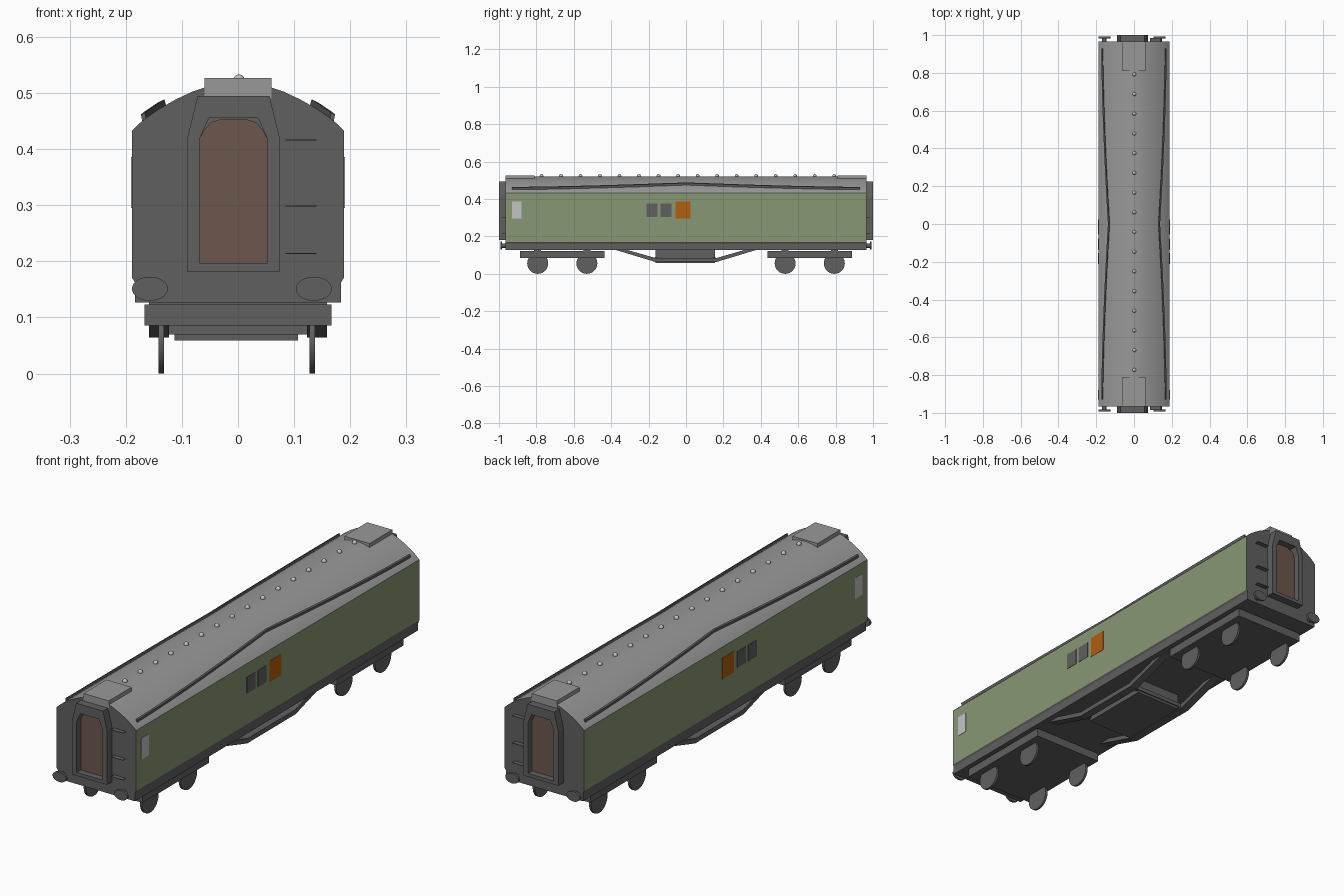
import bpy, bmesh, math
from mathutils import Vector

if "Cube" in bpy.data.objects:
    bpy.data.objects.remove(bpy.data.objects["Cube"])


def mat(name, r, g, b):
    m = bpy.data.materials.new(name)
    lin = [(c / 255 / 12.92) if c < 11 else ((c / 255 + 0.055) / 1.055) ** 2.4 for c in (r, g, b)]
    m.diffuse_color = (*lin, 1)
    m.use_nodes = True
    m.node_tree.nodes["Principled BSDF"].inputs["Base Color"].default_value = m.diffuse_color
    return m


GREEN = mat("green paint", 136, 151, 117)
FRAME = mat("dark grey", 96, 96, 96)
ROOF = mat("roof grey", 153, 153, 153)
VENT = mat("light grey", 196, 196, 196)
DOOR = mat("brown door", 108, 87, 77)
ORANGE = mat("orange panel", 178, 95, 14)


def finish(name, bm, mats, smooth=None):
    bmesh.ops.recalc_face_normals(bm, faces=bm.faces)
    me = bpy.data.meshes.new(name)
    bm.to_mesh(me)
    bm.free()
    for m in mats:
        me.materials.append(m)
    ob = bpy.data.objects.new(name, me)
    bpy.context.collection.objects.link(ob)
    if smooth:
        bpy.ops.object.select_all(action='DESELECT')
        ob.select_set(True)
        bpy.context.view_layer.objects.active = ob
        bpy.ops.object.shade_smooth_by_angle(angle=math.radians(smooth))
    return ob


def prism(name, pts, axis, lo, hi, m, smooth=None):
    """Extrude a 2D outline along x (points are y,z) or y (points are x,z)."""
    bm = bmesh.new()

    def ring(d):
        return [bm.verts.new((d, a, b) if axis == 'x' else (a, d, b)) for a, b in pts]
    r0, r1 = ring(lo), ring(hi)
    bm.faces.new(r0)
    bm.faces.new(r1)
    n = len(pts)
    for i in range(n):
        bm.faces.new((r0[i], r0[(i + 1) % n], r1[(i + 1) % n], r1[i]))
    return finish(name, bm, [m], smooth)


def box(name, x0, x1, y0, y1, z0, z1, m):
    return prism(name, [(x0, z0), (x1, z0), (x1, z1), (x0, z1)], 'y', y0, y1, m)


def oval(cx, cz, rx, rz, n=28):
    return [(cx + rx * math.cos(2 * math.pi * i / n), cz + rz * math.sin(2 * math.pi * i / n)) for i in range(n)]


# Roof height as a function of x
ARC = [(0.189, 0.433), (0.178, 0.444), (0.162, 0.457), (0.14, 0.472), (0.11, 0.489),
       (0.08, 0.503), (0.05, 0.513), (0.025, 0.519), (0, 0.521)]


def roof_z(x):
    for (a, za), (b, zb) in zip(ARC, ARC[1:]):
        if b <= x <= a:
            return zb + (za - zb) * (x - b) / (a - b)
    return ARC[0][1]


# Body shell: sides green, roof grey, ends and sole bar dark
half = [(0.184, 0.127), (0.184, 0.163), (0.189, 0.171)] + ARC
outline = half + [(-x, z) for x, z in reversed(half[:-1])]
body = prism("carriage_body", outline, 'y', -0.965, 0.965, FRAME, 25)
body.data.materials.append(GREEN)
body.data.materials.append(ROOF)
for p in body.data.polygons:
    if abs(p.normal.y) < 0.5:
        p.material_index = 2 if p.center.z > 0.433 else 1 if p.center.z > 0.171 else 0

# Side panels, both sides: luggage plate, two small windows, orange panel
PANELS = [("white_plate", -0.93, -0.88, 0.295, 0.386, VENT),
          ("small_window_a", -0.212, -0.153, 0.305, 0.375, FRAME),
          ("small_window_b", -0.137, -0.078, 0.305, 0.375, FRAME),
          ("orange_panel", -0.056, 0.024, 0.295, 0.386, ORANGE)]
for s in (-1, 1):
    side = "right" if s > 0 else "left"
    for name, y0, y1, z0, z1, m in PANELS:
        xs = sorted((s * 0.188, s * 0.1905))
        box(f"{name}_{side}", xs[0], xs[1], y0, y1, z0, z1, m)

    # Curved rain strip standing on the roof
    bm = bmesh.new()
    prev = None
    N = 24
    for i in range(N + 1):
        y = -0.93 + 1.86 * i / N
        t = abs(y) / 0.93
        x = 0.132 + 0.035 * (1 - (1 - t) ** 1.6)
        z = roof_z(x)
        ring = [bm.verts.new((s * (x + dx), y, z + dz))
                for dx, dz in ((-0.005, -0.004), (0.003, -0.006), (0.006, 0.009), (-0.001, 0.012))]
        if prev:
            for k in range(4):
                bm.faces.new((prev[k], prev[(k + 1) % 4], ring[(k + 1) % 4], ring[k]))
        else:
            bm.faces.new(ring)
        prev = ring
    bm.faces.new(prev)
    finish(f"rain_strip_{side}", bm, [FRAME])

    # Truss bar under the frame
    prism(f"truss_{side}", [(-0.377, 0.128), (-0.165, 0.064), (0.165, 0.064), (0.377, 0.128),
                            (0.315, 0.128), (0.16, 0.084), (-0.16, 0.084), (-0.315, 0.128)],
          'x', min(s * 0.123, s * 0.159), max(s * 0.123, s * 0.159), FRAME)

# Roof vents
for i in range(16):
    bm = bmesh.new()
    bmesh.ops.create_uvsphere(bm, u_segments=12, v_segments=8, radius=0.01)
    bmesh.ops.translate(bm, verts=bm.verts, vec=Vector((0.002, 0.792 - 0.1043 * i, 0.523)))
    finish(f"roof_vent_{i + 1}", bm, [VENT], 60)

# Equipment box and cross beams between the trusses
box("equipment_box", -0.113, 0.107, -0.163, 0.155, 0.059, 0.128, FRAME)
for y in (-0.16, 0.152):
    box("truss_cross_beam", -0.124, 0.124, y - 0.008, y + 0.008, 0.07, 0.087, FRAME)

CX = -0.008   # the gangway sits slightly off centre
for e in (-1, 1):
    end = "front" if e < 0 else "back"

    def span(a, b):
        return sorted((e * a, e * b))

    # Flat roof hatch
    box(f"roof_hatch_{end}", -0.06, 0.06, *span(0.81, 0.966), 0.49, 0.527, ROOF)

    # Gangway frame: a hexagonal ring with an open middle
    outer = [(-0.083, 0.182), (0.083, 0.182), (0.083, 0.417), (0.064, 0.495), (-0.064, 0.495), (-0.083, 0.417)]
    inner = [(-0.061, 0.197), (0.061, 0.197), (0.061, 0.417), (0.044, 0.455), (-0.044, 0.455), (-0.061, 0.417)]
    bm = bmesh.new()
    loops = [[bm.verts.new((CX + x, e * y, z)) for x, z in pts]
             for pts, y in ((outer, 0.96), (outer, 1.0), (inner, 1.0), (inner, 0.96))]
    for k in range(4):
        a, b = loops[k], loops[(k + 1) % 4]
        for i in range(6):
            j = (i + 1) % 6
            bm.faces.new((a[i], a[j], b[j], b[i]))
    finish(f"gangway_frame_{end}", bm, [FRAME])

    # Arched door inside the gangway
    arch = [(0.061, 0.197), (0.061, 0.417), (0.052, 0.435), (0.04, 0.448), (0.02, 0.454)]
    door = [(CX + x, z) for x, z in arch] + [(CX - x, z) for x, z in reversed(arch)]
    prism(f"gangway_door_{end}", door, 'y', *span(0.963, 0.972), DOOR)

    # Oval buffers on stems
    for x in (-0.157, 0.135):
        prism(f"buffer_{end}", oval(x, 0.151, 0.032, 0.0215), 'y', *span(0.983, 0.993), FRAME, 40)
        prism(f"buffer_stem_{end}", oval(x, 0.151, 0.012, 0.012, 12), 'y', *span(0.96, 0.985), FRAME, 40)

    # Thin climbing steps
    for z in (0.415, 0.298, 0.213):
        box(f"end_step_{end}", 0.085, 0.14, *span(0.96, 0.985), z, z + 0.002, FRAME)

    # Bogie frame and wheels
    box(f"bogie_frame_{end}", -0.167, 0.167, *span(0.435, 0.888), 0.086, 0.123, FRAME)
    for y in (0.53, 0.793):
        box(f"bogie_mount_{end}", -0.159, 0.159, *span(y - 0.019, y + 0.019), 0.12, 0.13, FRAME)
        for x in (-0.137, 0.132):
            prism(f"wheel_{end}", oval(e * y, 0.056, 0.056, 0.056), 'x', x - 0.005, x + 0.005, FRAME, 40)
